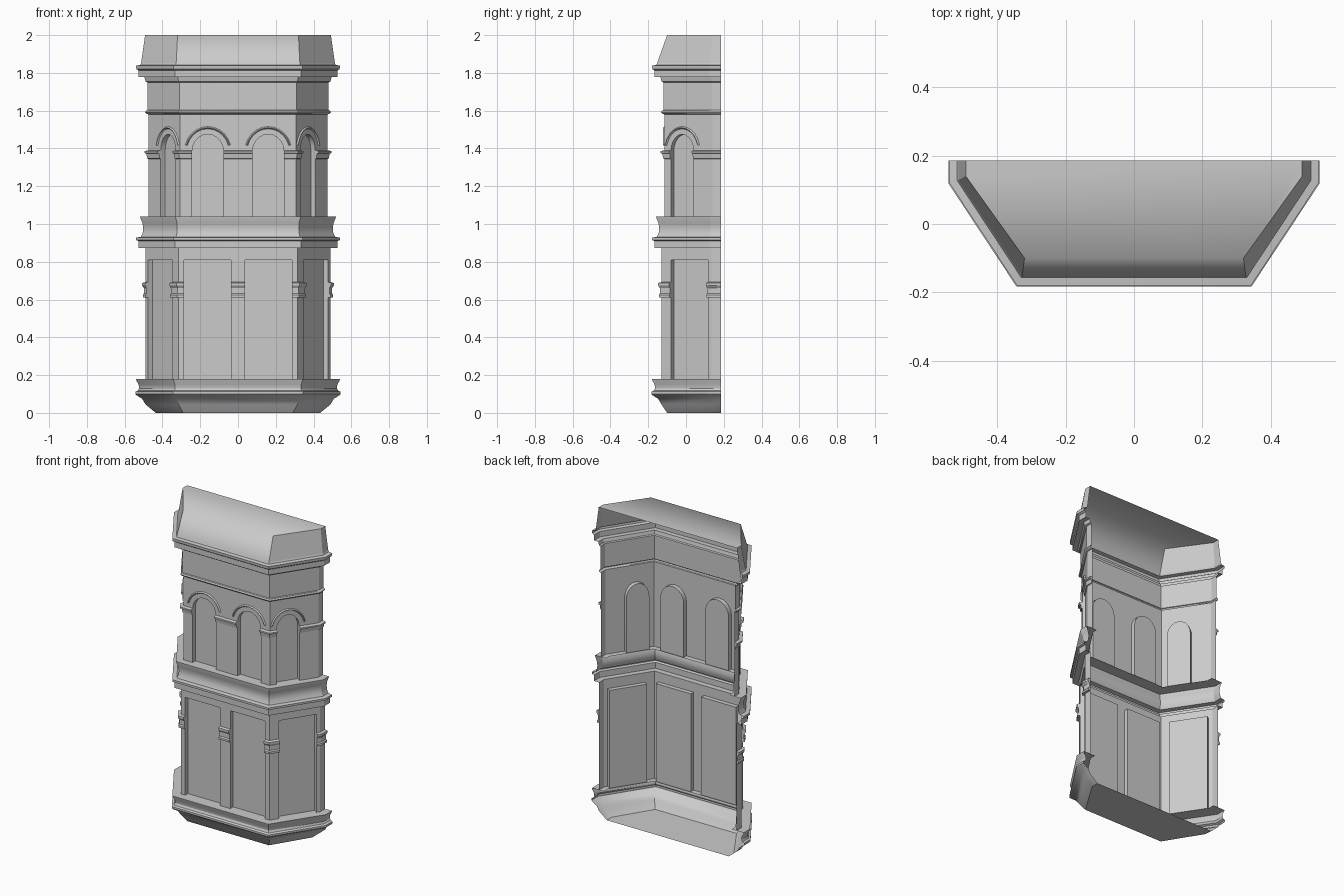
import bpy, bmesh, math
from mathutils import Vector

if "Cube" in bpy.data.objects:
    bpy.data.objects.remove(bpy.data.objects["Cube"])

BACK = 0.185


def make(name, bm, angle=30):
    bmesh.ops.remove_doubles(bm, verts=bm.verts, dist=1e-5)
    me = bpy.data.meshes.new(name)
    bm.to_mesh(me)
    bm.free()
    ob = bpy.data.objects.new(name, me)
    bpy.context.collection.objects.link(ob)
    if angle:
        me.shade_smooth()
        me.set_sharp_from_angle(angle=math.radians(angle))
    return ob


def offset(path, o):
    """Offset an open plan path outwards with mitred corners."""
    pts = [Vector(p) for p in path]
    nrm = []
    for a, b in zip(pts, pts[1:]):
        u = (b - a).normalized()
        nrm.append(Vector((u.y, -u.x)))
    out = []
    for i, p in enumerate(pts):
        n0, n1 = nrm[max(i - 1, 0)], nrm[min(i, len(nrm) - 1)]
        m = n0 + n1
        out.append(p + m * (o / (1 + n0.dot(n1))))
    return out


def symmetric(half):
    """Plan path from its right half, listed front to back."""
    return [(-x, y) for x, y in reversed(half)] + list(half)


def loft(bm, rings, caps=False):
    rows = [[bm.verts.new(p) for p in r] for r in rings]
    for a, b in zip(rows, rows[1:]):
        for i in range(len(a) - 1):
            bm.faces.new((a[i], a[i + 1], b[i + 1], b[i]))
    if caps:
        bm.faces.new([r[0] for r in rows])
        bm.faces.new([r[-1] for r in reversed(rows)])
    return rows


def rings(path, profile):
    return [[(p.x, p.y, z) for p in offset(path, o)] for o, z in profile]


PLAN = symmetric([(0.315, -0.13), (0.49, 0.135), (0.49, BACK)])
UPPER = [tuple(p) for p in offset(PLAN, -0.015)]
FRIEZE = [tuple(p) for p in offset(PLAN, -0.01)]


def opening(a, b, z0, spring, rise):
    """Outline of an opening, from bottom a to bottom b."""
    pts = [(a, z0), (a, spring)]
    if rise:
        c, r = (a + b) / 2, (b - a) / 2
        for i in range(1, 10):
            t = math.pi * (1 - i / 10)
            pts.append((c + r * math.cos(t), spring + rise * math.sin(t)))
    return pts + [(b, spring), (b, z0)]


def segments(path, front, side):
    """Yield start, direction, normal, length and openings of each wall."""
    for i in range(5):
        p, q = Vector(path[i]), Vector(path[i + 1])
        L = (q - p).length
        u = (q - p) / L
        ops = []
        if i == 2:
            ops = [(L / 2 - front[1], L / 2 - front[0]), (L / 2 + front[0], L / 2 + front[1])]
        elif i == 3:
            ops = [side]
        elif i == 1:
            ops = [(L - side[1], L - side[0])]
        yield p, u, Vector((u.y, -u.x)), L, ops


def storey(name, path, z0, z1, front, side, spring, rise, depth=0.028):
    wall, panels, hoods = bmesh.new(), bmesh.new(), bmesh.new()
    for p, u, n, L, ops in segments(path, front, side):
        def at(s, z, d=0.0):
            q = p + u * s + n * d
            return (q.x, q.y, z)
        outline = [(0, z0)]
        for a, b in ops:
            o = opening(a, b, z0, spring, rise)
            outline += o
            # reveal and recessed panel
            loft(wall, [[at(s, z, -depth) for s, z in o], [at(s, z) for s, z in o]])
            panels.faces.new([panels.verts.new(at(s, z, -depth)) for s, z in reversed(o)])
            if rise:
                # hood mould over the arch
                c, r = (a + b) / 2, (b - a) / 2 + 0.035
                ts = [math.radians(165 - 15 * k) for k in range(11)]
                loft(hoods, [[at(c + (r + e) * math.cos(t), spring + (rise + 0.035 + e) * math.sin(t), d)
                              for t in ts] for e, d in ((-0.006, 0), (0, 0.008), (0.006, 0))])
        outline += [(L, z0), (L, z1), (0, z1)]
        wall.faces.new([wall.verts.new(at(s, z)) for s, z in outline])
    make(name + "_wall", wall)
    make(name + "_panels", panels, 0)
    if rise:
        make(name + "_hood_moulds", hoods)
    else:
        hoods.free()


def pier_bands(name, path, front, side, profile):
    """Moulded bands on the piers between openings."""
    c, e, b = (Vector(p) for p in path[3:])
    u = (e - c).normalized()
    corner = [(front[1], c.y), tuple(c), tuple(c + u * side[0])]
    rear = [tuple(c + u * side[1]), tuple(e), tuple(b)]
    paths = [[(-front[0], c.y), (front[0], c.y)]]
    for q in (corner, rear):
        paths += [q, [(-x, y) for x, y in reversed(q)]]
    bm = bmesh.new()
    for q in paths:
        loft(bm, rings(q, profile), caps=True)
    make(name, bm)


# Tapered base with closed underside
bm = bmesh.new()
foot = symmetric([(0.29, -0.10), (0.435, 0.135), (0.435, BACK)])
rows = loft(bm, [[(x, y, 0) for x, y in foot]] + rings(PLAN, [
    (0.0, 0.045), (0.018, 0.075), (0.045, 0.092), (0.053, 0.1), (0.053, 0.112), (0.04, 0.118),
    (0.034, 0.13), (0.036, 0.15), (0.048, 0.17), (0.05, 0.18), (-0.035, 0.18)]))
bm.faces.new(rows[0][::-1])
make("base_moulding", bm)

# Horizontal mouldings
for name, path, prof in (
    ("middle_cornice", PLAN, [(0, 0.872), (0.036, 0.872), (0.036, 0.91), (0.05, 0.915), (0.05, 0.928),
                              (0.024, 0.932), (0.014, 0.955), (0.012, 0.98), (0.016, 1.005),
                              (0.028, 1.035), (0.028, 1.04), (-0.05, 1.04)]),
    ("string_course", UPPER, [(0, 1.58), (0.012, 1.585), (0.017, 1.592), (0.012, 1.60), (0.005, 1.603)]),
    ("frieze_wall", FRIEZE, [(0, 1.6), (0, 1.752)]),
    ("top_cornice", PLAN, [(-0.01, 1.75), (0.0, 1.755), (0.005, 1.777), (0.036, 1.777), (0.036, 1.812),
                           (0.048, 1.82), (0.05, 1.838), (0.027, 1.842), (0.023, 1.852)]),
):
    bm = bmesh.new()
    loft(bm, rings(path, prof))
    make(name, bm)

# Lower storey: rectangular recesses
LF, LS = (0.037, 0.285), (0.06, 0.294)
storey("lower_storey", PLAN, 0.18, 0.872, LF, LS, 0.81, 0)
pier_bands("lower_pier_bands", PLAN, LF, LS, [
    (0, 0.61), (0.014, 0.612), (0.014, 0.625), (0.008, 0.632), (0.008, 0.66),
    (0.018, 0.675), (0.018, 0.688), (0, 0.692)])

# Upper storey: arched recesses with imposts
UF, US = (0.077, 0.243), (0.042, 0.186)
storey("upper_storey", UPPER, 1.04, 1.585, UF, US, 1.385, 0.09)
pier_bands("upper_impost_bands", UPPER, UF, US, [
    (0, 1.345), (0.006, 1.348), (0.01, 1.372), (0.02, 1.376), (0.02, 1.386), (0, 1.39)])

# Roof: steep front, side slopes and flat top, shaded smoothly from front to top
bm = bmesh.new()
low = [(p.x, p.y, 1.852) for p in offset(PLAN, 0.023)]
high = [(x, y, 2.0) for x, y in symmetric([(0.32, -0.10), (0.492, 0.14), (0.492, BACK)])]
rows = loft(bm, [low, high])
bm.faces.new(rows[1])
bm.faces.ensure_lookup_table()
for i in (0, 1, 3, 4):
    for e in bm.faces[i].edges:
        e.smooth = False
for f in bm.faces:
    f.smooth = True
make("roof", bm, 0)
